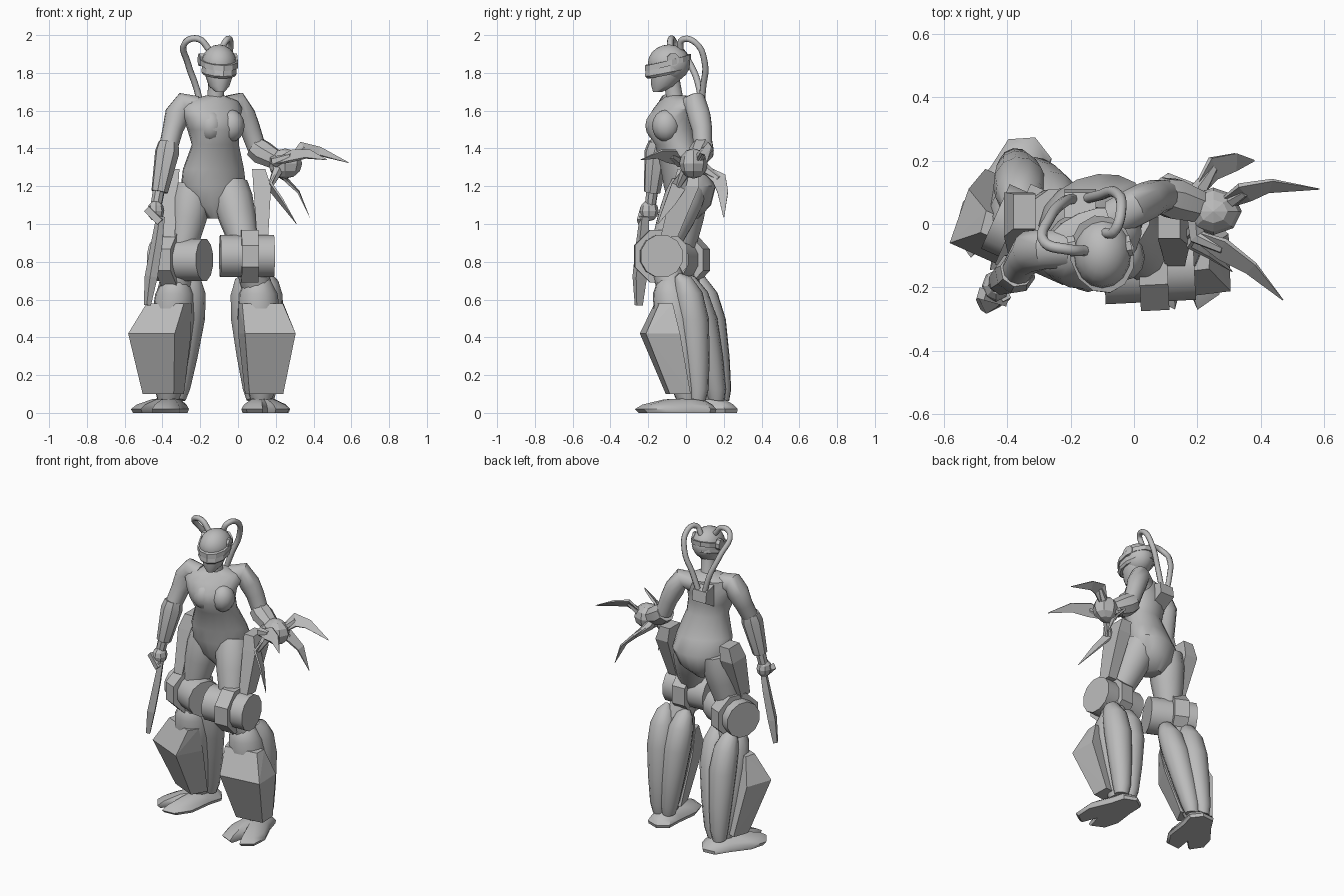
import bpy, bmesh, math
from mathutils import Vector, Matrix

cube = bpy.data.objects.get("Cube")
if cube:
    bpy.data.objects.remove(cube, do_unlink=True)

grey = bpy.data.materials.new("plain_grey")
grey.use_nodes = True
grey.diffuse_color = (.5, .5, .5, 1)
grey.node_tree.nodes["Principled BSDF"].inputs["Base Color"].default_value = (.5, .5, .5, 1)


def finish(name, bm, smooth=True, matrix=None):
    """Turn a bmesh into a named, coloured object."""
    if matrix:
        bm.transform(matrix)
    bmesh.ops.recalc_face_normals(bm, faces=bm.faces)
    mesh = bpy.data.meshes.new(name)
    bm.to_mesh(mesh)
    bm.free()
    mesh.materials.append(grey)
    if smooth:
        mesh.shade_smooth()
        mesh.set_sharp_from_angle(angle=math.radians(42))
    obj = bpy.data.objects.new(name, mesh)
    bpy.context.collection.objects.link(obj)
    return obj


def bridge(bm, rings):
    """Skin a list of equal vertex rings and close both ends."""
    for low, high in zip(rings, rings[1:]):
        n = len(low)
        for i in range(n):
            j = (i + 1) % n
            bm.faces.new((low[i], low[j], high[j], high[i]))
    bm.faces.new(rings[0])
    bm.faces.new(rings[-1])


def circle(sides, turn=0):
    steps = [math.tau * i / sides + turn for i in range(sides)]
    return [(math.cos(a), math.sin(a)) for a in steps]


def limb(name, path, sides=12, flat=1, turn=0, smooth=True, matrix=None):
    """Tube along points (x, y, z, radius) with rings square to the path."""
    bm = bmesh.new()
    pts = [Vector(p[:3]) for p in path]
    last = len(pts) - 1
    rings, quat, before = [], None, None
    for i, p in enumerate(pts):
        tangent = (pts[min(i + 1, last)] - pts[max(i - 1, 0)]).normalized()
        if quat is None:
            quat = tangent.to_track_quat('Z', 'Y')
        else:
            quat = before.rotation_difference(tangent) @ quat
        before = tangent
        r = path[i][3]
        spin = Matrix.Rotation(turn, 3, 'Z')
        rings.append([bm.verts.new(p + quat @ (spin @ Vector((r * c, r * s * flat, 0))))
                      for c, s in circle(sides, math.pi / sides)])
    bridge(bm, rings)
    return finish(name, bm, smooth, matrix)


def stack(name, levels, yaw=0, sides=16, smooth=True, tilt=0):
    """Elliptical rings (x, y, z, half width, half depth), raised at the back by tilt."""
    bm = bmesh.new()
    turn = Matrix.Rotation(yaw, 3, 'Z')
    bridge(bm, [[bm.verts.new(Vector((x, y, z)) + turn @ Vector((rx * c, ry * s, tilt * ry * s)))
                 for c, s in circle(sides)] for x, y, z, rx, ry in levels])
    return finish(name, bm, smooth)


def ball(name, place, size, detail=12, smooth=True):
    bm = bmesh.new()
    bmesh.ops.create_uvsphere(bm, u_segments=detail, v_segments=detail // 2 + 2, radius=1)
    return finish(name, bm, smooth, Matrix.LocRotScale(Vector(place), None, Vector(size)))


def hull(name, points, matrix=None):
    bm = bmesh.new()
    for p in points:
        bm.verts.new(p)
    bmesh.ops.convex_hull(bm, input=bm.verts[:])
    return finish(name, bm, False, matrix)


def drum(name, centre, yaw, near, far, radius, sides):
    """Cylinder on a level axis, from near to far along it."""
    axis = Vector((math.cos(yaw), math.sin(yaw), 0))
    ends = [tuple(Vector(centre) + axis * d) + (radius,) for d in (near, far)]
    return limb(name, ends, sides)


def tube(name, points, radius):
    data = bpy.data.curves.new(name, 'CURVE')
    data.dimensions = '3D'
    data.bevel_depth, data.bevel_resolution, data.resolution_u = radius, 2, 5
    spline = data.splines.new('BEZIER')
    spline.bezier_points.add(len(points) - 1)
    for bp, p in zip(spline.bezier_points, points):
        bp.co = p
        bp.handle_left_type = bp.handle_right_type = 'AUTO'
    data.materials.append(grey)
    bpy.context.collection.objects.link(bpy.data.objects.new(name, data))


# Torso, chest and neck
stack("torso", [(-.13, .01, 1.03, .04, .06), (-.13, .02, 1.1, .13, .11), (-.13, .02, 1.2, .18, .13),
                (-.13, -.01, 1.29, .17, .115), (-.12, -.055, 1.42, .128, .105),
                (-.13, -.08, 1.5, .14, .128), (-.14, -.075, 1.56, .155, .125), (-.14, -.06, 1.61, .175, .1),
                (-.14, -.045, 1.65, .15, .085), (-.12, -.05, 1.68, .05, .05)], yaw=.4)
for side, x, y in (("right", -.145, -.14), ("left", -.035, -.105)):
    ball(side + "_breast", (x, y, 1.52), (.07, .075, .085))
limb("neck", [(-.12, -.05, 1.6, .06), (-.12, -.06, 1.67, .045), (-.11, -.08, 1.78, .045)])

# Head with helmet and visor
stack("face", [(-.095, -.15, 1.7, .025, .025), (-.1, -.12, 1.73, .055, .065),
               (-.1, -.1, 1.79, .075, .09), (-.1, -.09, 1.85, .08, .1)], yaw=.2)
ball("helmet", (-.1, -.09, 1.85), (.093, .112, .1), 16)
stack("visor_brim", [(-.1, -.095, z, .102, .124) for z in (1.84, 1.87)], .2, 12, False, .25)
stack("visor", [(-.1, -.105, 1.79, .085, .1), (-.1, -.1, 1.805, .095, .12),
                (-.1, -.1, 1.84, .092, .115)], .2, 12, False, .2)
for side, x in (("right", -.195), ("left", -.02)):
    drum(side + "_ear_disc", (x, -.07, 1.87), .2, -.012, .012, .035, 8)

# Hoses from the helmet to the back
tube("right_hose", [(-.15, -.085, 1.92), (-.21, -.08, 1.98), (-.28, -.06, 1.96), (-.265, .02, 1.85),
                    (-.22, .07, 1.72), (-.19, .08, 1.6)], .017)
tube("left_hose", [(-.09, -.03, 1.92), (-.06, -.02, 1.975), (-.04, .05, 1.96), (-.06, .1, 1.85),
                   (-.11, .09, 1.72), (-.15, .08, 1.6)], .017)
hull("back_socket", [(x, y, z) for x in (-.22, -.12) for y, z in
                     ((.02, 1.64), (.1, 1.62), (.11, 1.55), (.02, 1.5))])

# Right arm and its cuff and hand
limb("right_upper_arm", [(-.22, -.08, 1.62, .06), (-.285, -.08, 1.635, .065), (-.32, -.085, 1.58, .068),
                         (-.345, -.11, 1.5, .055), (-.37, -.15, 1.4, .05)])
limb("right_cuff", [(-.368, -.145, 1.43, .055), (-.375, -.155, 1.38, .066), (-.415, -.18, 1.17, .045)], 8)
limb("right_wrist", [(-.415, -.175, 1.2, .033), (-.435, -.19, 1.09, .03)], 8)
ball("right_hand", (-.435, -.195, 1.07), (.045, .05, .055), 8, False)

# Pistol held downwards
limb("pistol_barrel", [(-.41, -.22, 1.04, .03), (-.43, -.23, .9, .04), (-.46, -.245, .72, .045),
                       (-.48, -.25, .57, .025)], 4, .7, smooth=False)
limb("pistol_grip", [(-.41, -.24, 1.01, .025), (-.48, -.22, 1.08, .025)], 4, smooth=False)

# Left arm
limb("left_upper_arm", [(-.06, .02, 1.62, .06), (-.005, .05, 1.64, .062), (.035, .07, 1.57, .062),
                        (.065, .085, 1.5, .055), (.1, .09, 1.4, .05)])
limb("left_cuff", [(.085, .09, 1.41, .06), (.125, .08, 1.38, .068), (.22, .05, 1.33, .05)], 8)

# Claw hand: faceted palm, fingers and four curved blades
ball("claw_palm", (.25, .04, 1.32), (.09, .075, .08), 8, False)
blades = [[(.28, .06, 1.33, .03), (.35, .1, 1.4, .06), (.43, .12, 1.385, .04), (.585, .11, 1.325, .003)],
          [(.2, .1, 1.29, .03), (.25, .175, 1.24, .055), (.32, .195, 1.17, .04), (.38, .2, 1.035, .003)],
          [(.2, -.04, 1.33, .03), (.28, -.08, 1.36, .06), (.37, -.14, 1.37, .04), (.47, -.24, 1.34, .003)],
          [(.21, 0, 1.28, .03), (.17, -.04, 1.2, .055), (.23, -.08, 1.12, .04), (.31, -.15, 1, .003)]]
for i, path in enumerate(blades):
    limb("claw_blade_%d" % i, path, 4, .18, math.pi / 4, False)
    x, y, z, r = path[1]
    limb("claw_finger_%d" % i, [(.19, .05, 1.34, .03), path[0], (x, y, z, .015)], 6, smooth=False)

# Foot outline with a split toe
sole = [(0, .14), (.075, .1), (.09, 0), (.135, -.15), (.115, -.26), (.04, -.3), (.01, -.19),
        (-.03, -.29), (-.11, -.24), (-.125, -.14), (-.09, 0), (-.075, .1)]

# Lower leg profile: height and radius
calf = ((.07, .05), (.13, .066), (.3, .085), (.5, .1), (.63, .09), (.7, .06), (.73, .02))


def leg(side, ankle, yaw, lean, knee, hip, out, axis):
    shear = Matrix.Identity(4)
    shear[0][2], shear[1][2] = lean
    place = Matrix.Translation((*ankle, 0)) @ shear @ Matrix.Rotation(yaw, 4, 'Z')
    outward = math.copysign(1, yaw)
    # Foot
    bm = bmesh.new()
    layers = ((0, .94, 0), (.02, 1, 0), (.045, .85, .1), (.075, .45, .25))
    bridge(bm, [[bm.verts.new((x * s, y * s, z + rise * z * (y + .1))) for x, y in sole]
                for z, s, rise in layers])
    finish(side + "_foot", bm, True, place)
    # Shin and the two rounded calf lobes
    limb(side + "_shin", [(0, -.01, z, r * 1.15) for z, r in calf], 12, matrix=place)
    for lobe, x in (("inner", -.055), ("outer", .055)):
        limb(side + "_%s_calf" % lobe, [(x * (.5 + z), .01 + r * .65, z, r * .85) for z, r in calf],
             12, matrix=place)
    # Shin armour, flaring outward in the middle
    rows = ((.1, .1, -.11, 0, .015), (.42, .15, -.2, -.02, .035), (.58, .12, -.1, -.03, .01))
    hull(side + "_shin_armour", [(s * w + flare * outward, y, z) for z, w, front, back, flare in rows
                                 for s, y in ((-.9, front), (.9, front), (-1, back), (1, back))], place)
    # Knee drum and hoop
    drum(side + "_knee_drum", knee, axis, -.145, .14, .115, 12)
    drum(side + "_knee_hoop", knee, axis, out - .045, out + .045, .15, 8)
    limb(side + "_knee_joint", [(*knee, .08), (ankle[0] + lean[0] * .65, ankle[1] + lean[1] * .65, .65, .08)])
    # Thigh
    a, b = Vector(hip), Vector(knee)
    limb(side + "_thigh", [(*a.lerp(b, t), r) for t, r in
                           ((0, .1), (.2, .108), (.45, .1), (.75, .082), (1, .07))])


leg("right", (-.37, .15), -.42, (.06, -.23), (-.305, -.035, .81), (-.235, .015, 1.2), -.04, -.42)
leg("left", (.125, .025), .12, (-.03, -.14), (.05, -.135, .83), (-.045, .015, 1.2), .01, .05)

# Hip holsters
for side, x, y, lean in (("right", -.345, .01, -.02), ("left", .11, -.02, .02)):
    hull(side + "_holster", [(x + s * w + shift, y + d * t + dy, z)
                             for z, w, t, shift, dy in ((1.29, .035, .055, 0, .03), (1.2, .045, .07, lean, .02),
                                                        (.93, .03, .045, lean, -.07))
                             for s in (-1, 1) for d in (-1, 1)])
